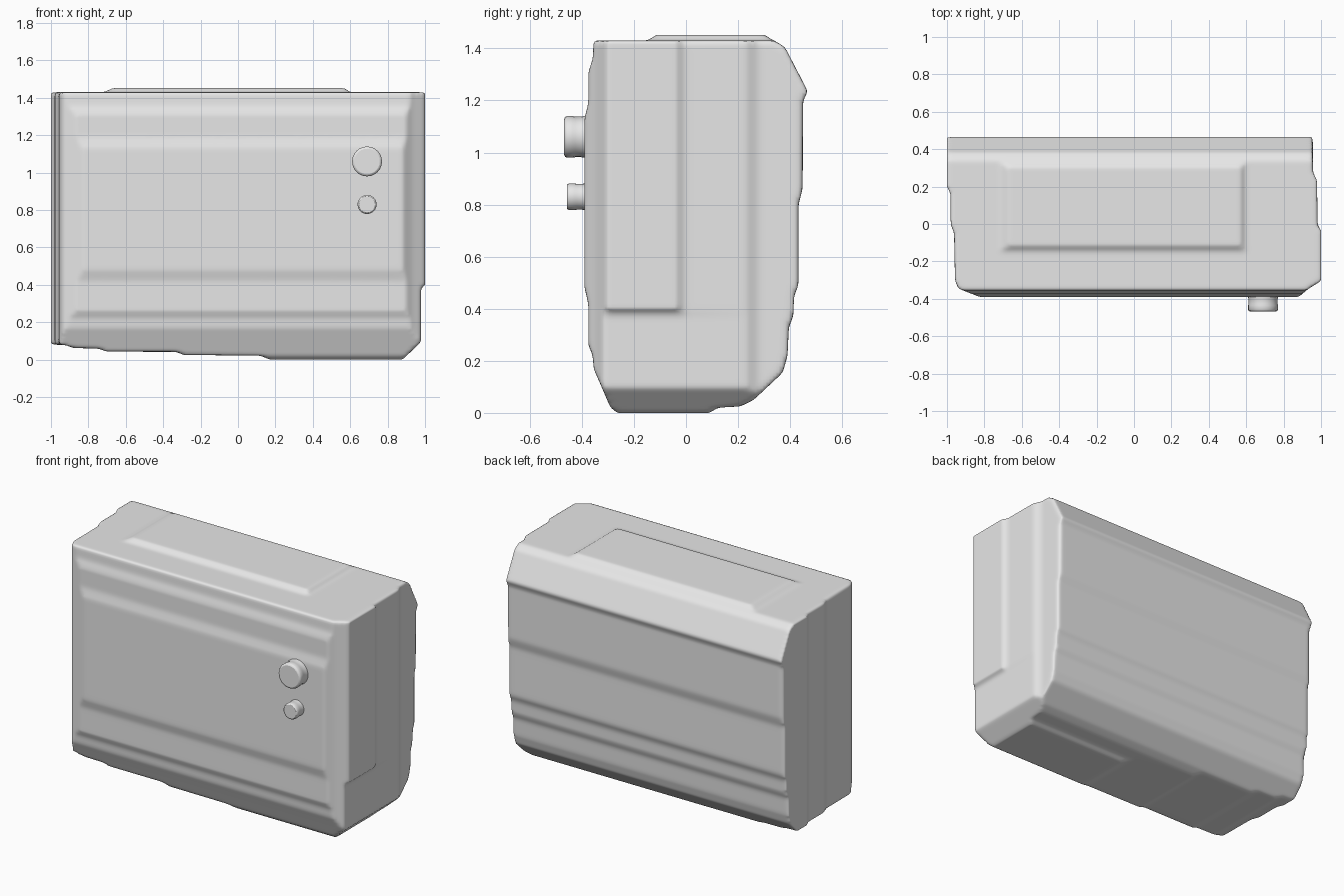
import bpy, bmesh, math
from mathutils import Vector

if "Cube" in bpy.data.objects:
    bpy.data.objects.remove(bpy.data.objects["Cube"])

grey = bpy.data.materials.new("light grey")
grey.diffuse_color = (0.8, 0.8, 0.8, 1)
grey.use_nodes = True
grey.node_tree.nodes["Principled BSDF"].inputs["Base Color"].default_value = grey.diffuse_color


def add_object(name, bm):
    bmesh.ops.recalc_face_normals(bm, faces=bm.faces)
    mesh = bpy.data.meshes.new(name)
    bm.to_mesh(mesh)
    bm.free()
    mesh.materials.append(grey)
    ob = bpy.data.objects.new(name, mesh)
    bpy.context.collection.objects.link(ob)
    return ob


def extrude(name, points, place, start, end):
    """Extrude a 2D outline; place(a, b, t) maps it into space."""
    bm = bmesh.new()
    face = bm.faces.new([bm.verts.new(place(a, b, start)) for a, b in points])
    side = bmesh.ops.extrude_face_region(bm, geom=[face])["geom"]
    offset = Vector(place(0, 0, end)) - Vector(place(0, 0, start))
    bmesh.ops.translate(bm, vec=offset,
                        verts=[v for v in side if isinstance(v, bmesh.types.BMVert)])
    return add_object(name, bm)


def boolean(ob, other, operation):
    mod = ob.modifiers.new(operation.lower(), 'BOOLEAN')
    mod.operation, mod.object, mod.solver = operation, other, 'EXACT'
    other.hide_render = True
    other.hide_set(True)


# Side outline (y, z): stepped front, rounded bottom, stepped back
side = [(-0.355, 1.43), (-0.358, 1.36), (-0.375, 1.31), (-0.375, 1.19),
        (-0.39, 1.13), (-0.39, 0.48), (-0.375, 0.42), (-0.375, 0.26),
        (-0.358, 0.22), (-0.355, 0.17), (-0.333, 0.12), (-0.29, 0.02),
        (-0.25, -0.01), (0.08, -0.01), (0.12, 0.02), (0.21, 0.025),
        (0.26, 0.05), (0.372, 0.155), (0.39, 0.22), (0.395, 0.33),
        (0.412, 0.37), (0.415, 0.45), (0.432, 0.49), (0.432, 0.80),
        (0.448, 0.86), (0.45, 1.20), (0.468, 1.235), (0.38, 1.405), (0.34, 1.43)]
body = extrude("case_body", side, lambda a, b, t: (t, a, b), -1.2, 1.2)

# Front outline (x, z): stepped bottom, chamfered lower corner, side panel foot
front = [(-1.1, 0.085), (-0.92, 0.078), (-0.88, 0.062), (-0.75, 0.06),
         (-0.70, 0.043), (-0.33, 0.042), (-0.29, 0.025), (0.12, 0.022),
         (0.17, 0.0), (0.88, 0.0), (0.978, 0.095), (0.978, 0.385),
         (1.02, 0.41), (1.02, 1.6), (-1.1, 1.6)]
boolean(body, extrude("front_outline_cutter", front,
                      lambda a, b, t: (a, t, b), -0.8, 0.8), 'INTERSECT')

# Top outline (x, y): stepped left and right sides
top = [(-0.94, -0.345), (-0.80, -0.40), (0.87, -0.40), (0.93, -0.348),
       (1.0, -0.305), (1.0, -0.035), (0.981, -0.005), (0.979, 0.23),
       (0.956, 0.28), (0.956, 0.6), (-1.0, 0.6), (-1.0, 0.20),
       (-0.98, 0.16), (-0.98, 0.0), (-0.962, -0.05), (-0.957, -0.30)]
boolean(body, extrude("top_outline_cutter", top,
                      lambda a, b, t: (a, b, t), -0.5, 1.8), 'INTERSECT')

# Raised pad on the top with sloped edges
bm = bmesh.new()
rings = []
for z, x0, x1, y0, y1 in [(1.35, -0.72, 0.60, -0.15, 0.335),
                          (1.428, -0.72, 0.60, -0.15, 0.335),
                          (1.452, -0.67, 0.57, -0.115, 0.305)]:
    rings.append([bm.verts.new((x, y, z))
                  for x, y in ((x0, y0), (x1, y0), (x1, y1), (x0, y1))])
for lo, hi in zip(rings, rings[1:]):
    for i in range(4):
        j = (i + 1) % 4
        bm.faces.new((lo[i], lo[j], hi[j], hi[i]))
bm.faces.new(rings[0])
bm.faces.new(rings[-1])
boolean(body, add_object("top_pad_helper", bm), 'UNION')

# Soften all steps and edges of the case
remesh = body.modifiers.new("even_surface", 'REMESH')
remesh.mode, remesh.voxel_size, remesh.use_smooth_shade = 'VOXEL', 0.0125, True
soften = body.modifiers.new("soften", 'SMOOTH')
soften.factor, soften.iterations = 0.5, 4


# Round knobs on the front, turned from a radius profile
def knob(name, x, z, radius, front_y):
    bm = bmesh.new()
    n = 24
    depth = -0.36 - front_y
    profile = [(0, 1.0), (0.3, 1.0), (0.4, 0.97), (0.6, 0.97), (0.7, 1.0),
               (0.9, 1.0), (0.97, 0.95), (1.0, 0.85)]
    rings = [[bm.verts.new((x + radius * r * math.cos(math.tau * i / n),
                            -0.36 - depth * t,
                            z + radius * r * math.sin(math.tau * i / n)))
              for i in range(n)] for t, r in profile]
    for lo, hi in zip(rings, rings[1:]):
        for i in range(n):
            j = (i + 1) % n
            bm.faces.new((lo[i], lo[j], hi[j], hi[i]))
    bm.faces.new(rings[0])
    bm.faces.new(rings[-1])
    for f in bm.faces:
        f.smooth = len(f.verts) == 4
    return add_object(name, bm)


knob("large_knob", 0.69, 1.06, 0.08, -0.468)
knob("small_knob", 0.69, 0.83, 0.051, -0.458)
